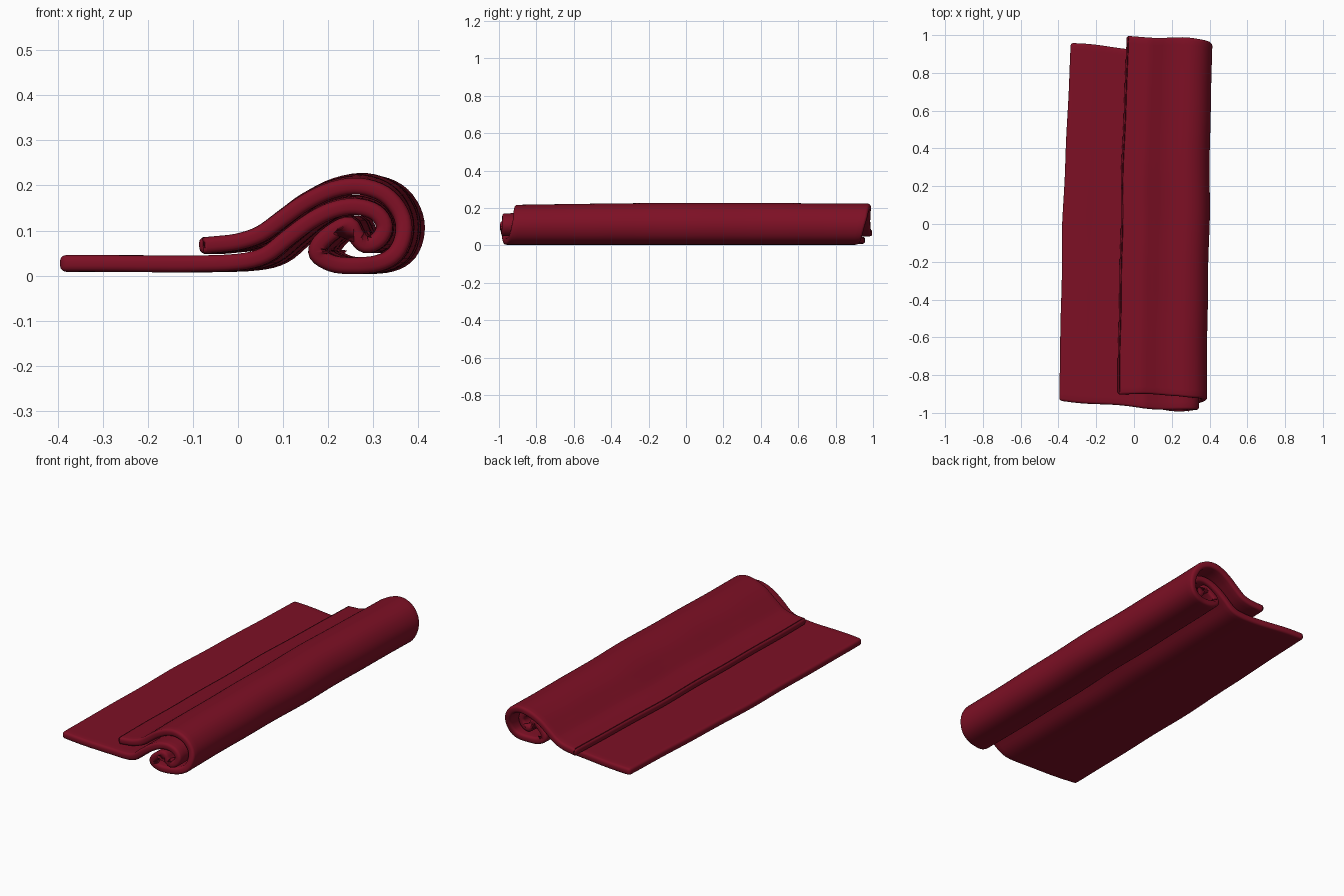
import bpy, bmesh, math
from mathutils import Vector

if "Cube" in bpy.data.objects:
    bpy.data.objects.remove(bpy.data.objects["Cube"])

THICK = 0.037
# cross-section of the rolled sheet (x, z): bottom flap, inner curl, outer wrap
PATH = [(-.395, .027), (-.3, .027), (-.2, .026), (-.1, .026), (0, .030), (.06, .045),
        (.11, .083), (.16, .120), (.21, .145), (.26, .153), (.305, .140), (.325, .110),
        (.312, .080), (.283, .068), (.262, .088), (.247, .112), (.215, .100), (.182, .072),
        (.176, .047), (.208, .027), (.25, .022), (.31, .027), (.35, .050), (.368, .095),
        (.360, .140), (.325, .180), (.27, .198), (.21, .190), (.15, .162), (.10, .127),
        (.05, .092), (0, .075), (-.05, .069), (-.086, .066)]
# front edge position along the sheet: (fraction of length, y)
EDGE = [(0, -.935), (.25, -.975), (.5, -.992), (.62, -.97), (.72, -.925), (.8, -.908), (1, -.90)]


def smooth_path(pts, steps):
    p = [Vector(q) for q in pts]
    p = [2 * p[0] - p[1]] + p + [2 * p[-1] - p[-2]]
    out = []
    for i in range(1, len(p) - 2):
        a, b, c, d = p[i - 1:i + 3]
        for k in range(steps):
            t = k / steps
            out.append(0.5 * (2 * b + (c - a) * t + (2 * a - 5 * b + 4 * c - d) * t * t
                              + (3 * b - a - 3 * c + d) * t ** 3))
    return out + [p[-2]]


def edge_y(s):
    for (s0, y0), (s1, y1) in zip(EDGE, EDGE[1:]):
        if s <= s1:
            return y0 + (y1 - y0) * (s - s0) / (s1 - s0)
    return EDGE[-1][1]


section = smooth_path(PATH, 4)
lengths = [0]
for a, b in zip(section, section[1:]):
    lengths.append(lengths[-1] + (b - a).length)

# sheet surface, swept from front to back with a slight drift and soft waves
ROWS = 48
bm = bmesh.new()
grid = []
for j in range(ROWS + 1):
    t = j / ROWS
    row = []
    for p, l in zip(section, lengths):
        s = l / lengths[-1]
        y = edge_y(s) + 1.893 * t
        wave = .003 * math.sin(9 * t + 5 * s) + .002 * math.sin(23 * t + 3 * s)
        left = max(0, min(1, (.37 - p.x) / .75))
        x = p.x + t ** 1.6 * (.028 + .032 * left) + wave * math.sin(math.pi * t)
        lift = 1 + .055 * math.sin(math.pi * min(1, t * 1.1) * .8) * min(1, max(0, (p.y - .06) / .1))
        y += .004 * math.sin(26 * s) * (2 * t - 1)
        row.append(bm.verts.new((x, y, p.y * lift)))
    grid.append(row)
for r0, r1 in zip(grid, grid[1:]):
    for i in range(len(section) - 1):
        bm.faces.new((r0[i], r0[i + 1], r1[i + 1], r1[i]))
mesh = bpy.data.meshes.new("rolled_towel")
bm.to_mesh(mesh)
bm.free()

towel = bpy.data.objects.new("rolled_towel", mesh)
bpy.context.collection.objects.link(towel)

red = bpy.data.materials.new("dark red cloth")
red.diffuse_color = (.205, .005, .018, 1)
red.use_nodes = True
red.node_tree.nodes["Principled BSDF"].inputs["Base Color"].default_value = red.diffuse_color
mesh.materials.append(red)

# cloth thickness with rounded hems
solid = towel.modifiers.new("thickness", 'SOLIDIFY')
solid.thickness = THICK
solid.offset = 0
bevel = towel.modifiers.new("round_hem", 'BEVEL')
bevel.width = .013
bevel.segments = 3
bevel.limit_method = 'ANGLE'
bevel.angle_limit = math.radians(65)
bevel.use_clamp_overlap = False

for f in mesh.polygons:
    f.use_smooth = True
